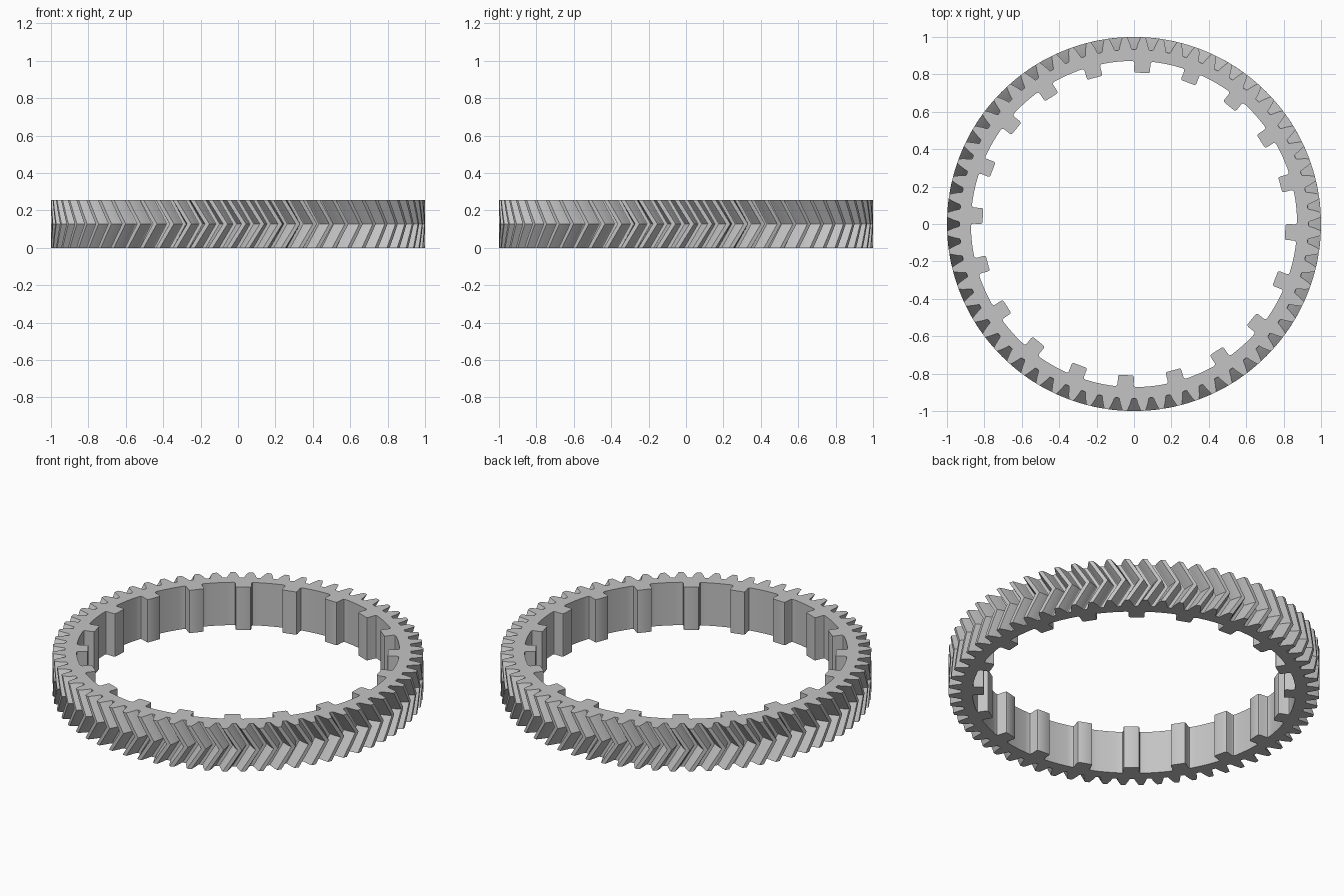
import bpy, bmesh, math

cube = bpy.data.objects.get("Cube")
if cube:
    bpy.data.objects.remove(cube, do_unlink=True)

HEIGHT = 0.255
TEETH, SPLINES = 64, 20
TWIST = 0.08                      # turn of the teeth from either face to mid height
MODULE = 2 / (TEETH + 2)
PITCH_R = MODULE * TEETH / 2
BASE_R = PITCH_R * math.cos(math.radians(20))
TIP_R, ROOT_R = 1.0, 0.933
BORE_R, SPLINE_R = 0.872, 0.81


def polar(r, a):
    return r * math.cos(a), r * math.sin(a)


def involute(r):
    p = math.acos(min(1, BASE_R / r))
    return math.tan(p) - p


def mirrored(half):
    """Turn one side of a symmetric profile (radius, angle) into both sides."""
    return half + [(r, -a) for r, a in reversed(half)]


def tooth_profile():
    half = []
    for i in range(6):
        r = ROOT_R + 0.004 + (TIP_R - ROOT_R - 0.004) * i / 5
        half.append((r, -(math.pi / TEETH / 2 + involute(PITCH_R) - involute(r))))
    # small rounding at the root
    half.insert(0, (ROOT_R, half[0][1] - 0.004))
    return mirrored(half)


def spline_profile():
    # tangent offset and radius: root fillet, flank, rounded tip corner
    side = [(-0.055, BORE_R), (-0.047, 0.869), (-0.043, 0.860),
            (-0.043, 0.822), (-0.040, 0.813), (-0.034, SPLINE_R)]
    pts = mirrored([(r, t / r) for t, r in side])
    # bore arc up to the next spline
    start, end = pts[-1][1], math.tau / SPLINES + pts[0][1]
    pts += [(BORE_R, start + (end - start) * i / 6) for i in range(1, 6)]
    return pts


def ring(profile, count, phase):
    return [polar(r, a + phase + math.tau * k / count)
            for k in range(count) for r, a in profile]


def wall(bm, levels):
    """Stack closed loops of (points, z) and return the lowest and highest edges."""
    loops = [[bm.verts.new((x, y, z)) for x, y in pts] for pts, z in levels]
    n = len(loops[0])
    for low, high in zip(loops, loops[1:]):
        for i in range(n):
            j = (i + 1) % n
            bm.faces.new((low[i], low[j], high[j], high[i]))
    return [[bm.edges.get((lp[i], lp[(i + 1) % n])) for i in range(n)]
            for lp in (loops[0], loops[-1])]


bm = bmesh.new()

# Herringbone teeth on the outside
levels = []
for i in range(5):
    f = i / 4
    turn = TWIST * (1 - abs(2 * f - 1)) + math.pi / TEETH
    levels.append((ring(tooth_profile(), TEETH, turn), HEIGHT * f))
outer = wall(bm, levels)

# Straight splines in the bore
bore = ring(spline_profile(), SPLINES, math.radians(-3))
inner = wall(bm, [(bore, 0), (bore, HEIGHT)])

# Flat end faces
for out_edges, in_edges in zip(outer, inner):
    bmesh.ops.triangle_fill(bm, use_beauty=True, edges=out_edges + in_edges)
bmesh.ops.recalc_face_normals(bm, faces=bm.faces[:])

mesh = bpy.data.meshes.new("ring_gear")
bm.to_mesh(mesh)
bm.free()
gear = bpy.data.objects.new("ring_gear", mesh)
bpy.context.collection.objects.link(gear)

# Plain grey metal
grey = bpy.data.materials.new("light_grey")
grey.use_nodes = True
colour = (0.55, 0.55, 0.55, 1)
grey.diffuse_color = colour
grey.node_tree.nodes["Principled BSDF"].inputs["Base Color"].default_value = colour
mesh.materials.append(grey)

bpy.ops.object.select_all(action="DESELECT")
gear.select_set(True)
bpy.context.view_layer.objects.active = gear
bpy.ops.object.shade_smooth_by_angle(angle=math.radians(25))
